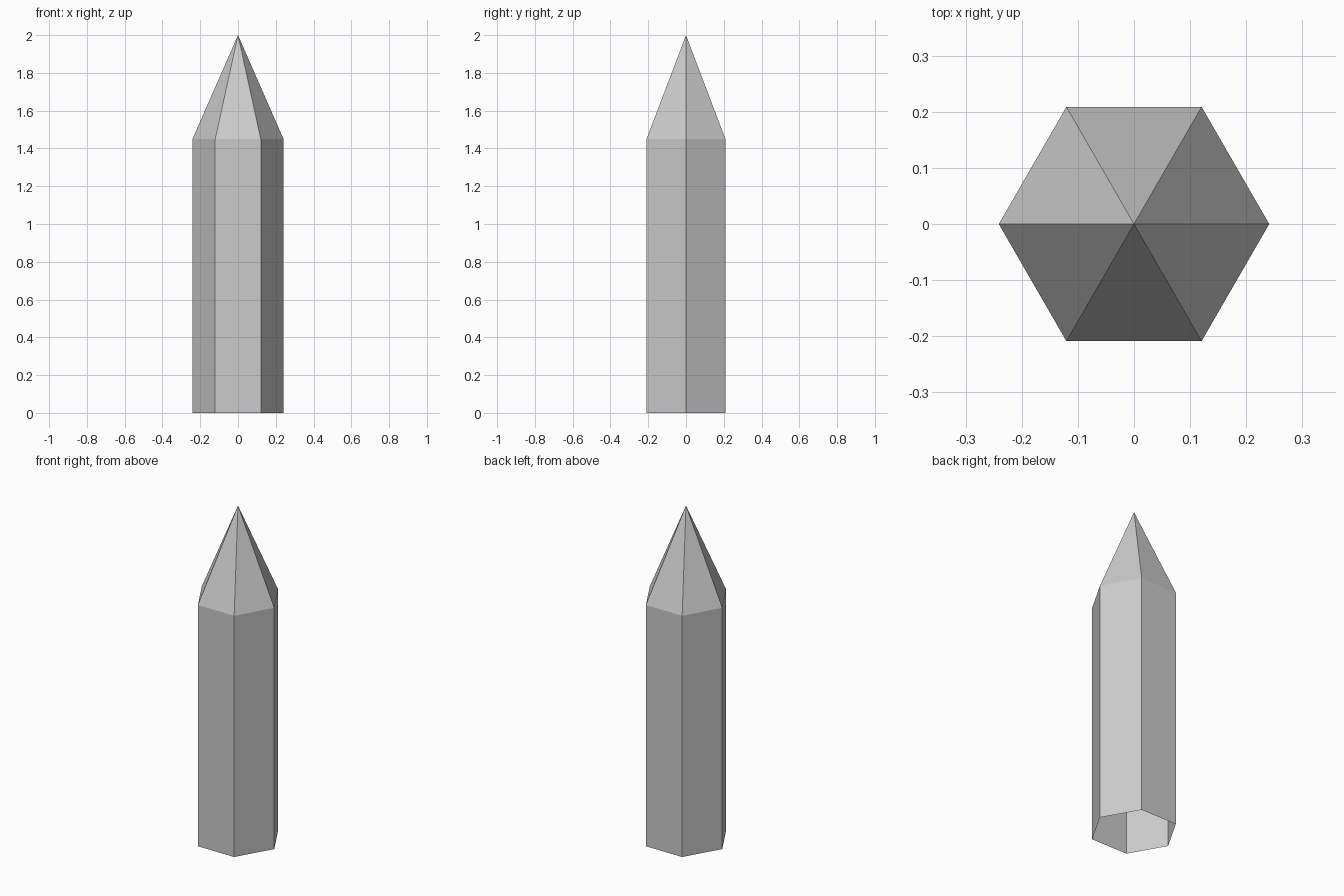
import bpy, bmesh
from math import cos, sin, pi

if "Cube" in bpy.data.objects:
    bpy.data.objects.remove(bpy.data.objects["Cube"])

SIDES, RADIUS = 6, 0.241
SHOULDER, TIP = 1.45, 2.0

bm = bmesh.new()

def ring(z):
    return [bm.verts.new((RADIUS * cos(2 * pi * i / SIDES),
                          RADIUS * sin(2 * pi * i / SIDES), z)) for i in range(SIDES)]

# Six-sided shaft, open at the bottom, closed by a pyramid point
base, top = ring(0), ring(SHOULDER)
apex = bm.verts.new((0, 0, TIP))
for i in range(SIDES):
    j = (i + 1) % SIDES
    bm.faces.new((base[i], base[j], top[j], top[i]))
    bm.faces.new((top[i], top[j], apex))

mesh = bpy.data.meshes.new("pointed_post")
bm.to_mesh(mesh)
bm.free()
bpy.context.collection.objects.link(bpy.data.objects.new("pointed_post", mesh))
